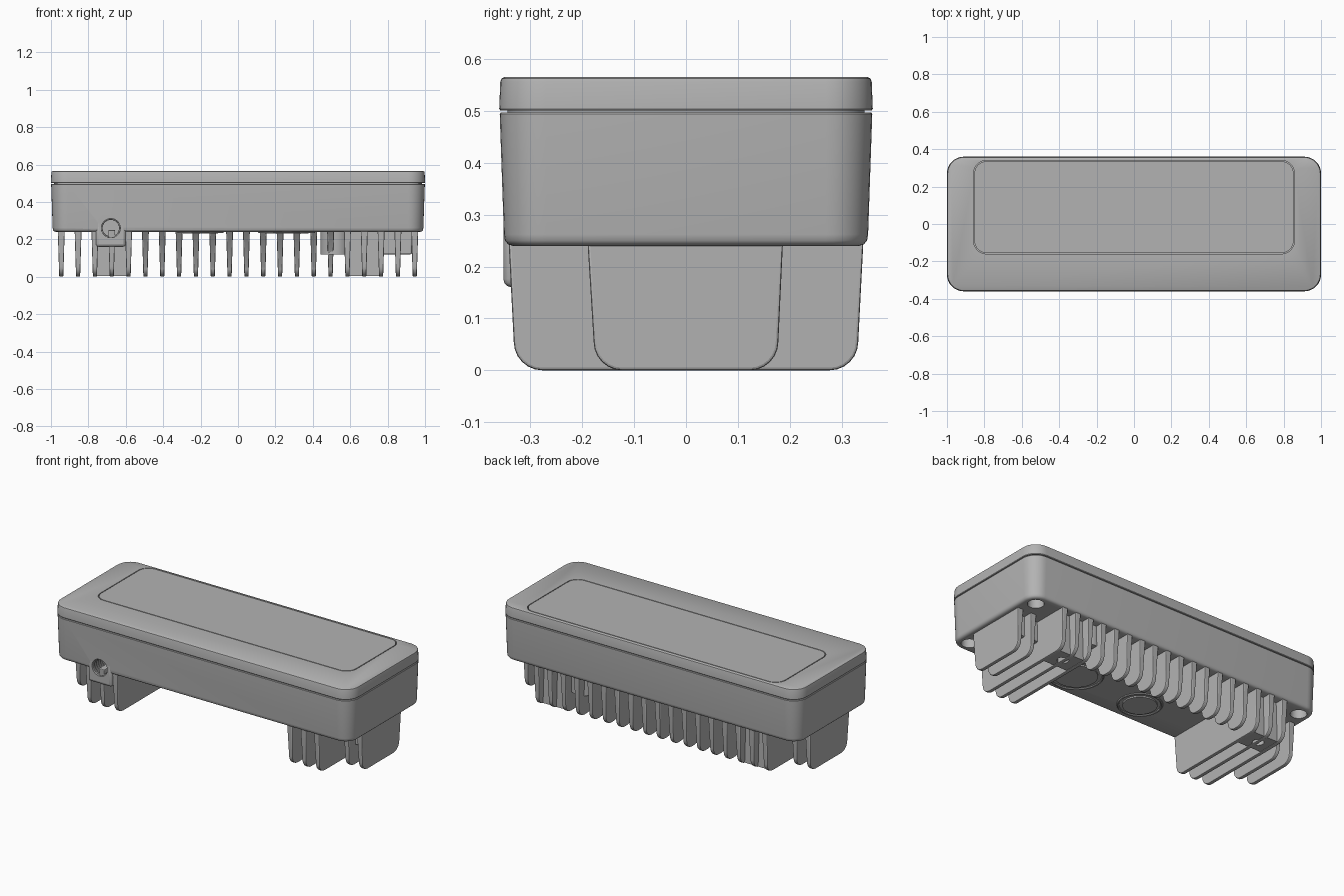
import bpy, bmesh, math
from mathutils import Matrix

cube = bpy.data.objects.get("Cube")
if cube:
    bpy.data.objects.remove(cube, do_unlink=True)

grey = bpy.data.materials.new("cast_grey")
grey.use_nodes = True
GREY = (0.45, 0.45, 0.45, 1)
grey.diffuse_color = GREY
grey.node_tree.nodes["Principled BSDF"].inputs["Base Color"].default_value = GREY


def finish(name, bm, smooth=True):
    bmesh.ops.recalc_face_normals(bm, faces=bm.faces)
    me = bpy.data.meshes.new(name)
    bm.to_mesh(me)
    bm.free()
    me.materials.append(grey)
    ob = bpy.data.objects.new(name, me)
    bpy.context.collection.objects.link(ob)
    if smooth:
        shade(ob)
    return ob


def activate(ob):
    bpy.ops.object.select_all(action='DESELECT')
    ob.select_set(True)
    bpy.context.view_layer.objects.active = ob


def shade(ob):
    activate(ob)
    bpy.ops.object.shade_smooth_by_angle(angle=math.radians(35))


def bevel(ob, width, segments=2):
    mod = ob.modifiers.new("edge_round", 'BEVEL')
    mod.width, mod.segments = width, segments
    mod.limit_method, mod.angle_limit = 'ANGLE', math.radians(50)
    activate(ob)
    bpy.ops.object.modifier_apply(modifier=mod.name)
    shade(ob)


def cut(ob, cutter):
    mod = ob.modifiers.new("cut", 'BOOLEAN')
    mod.operation, mod.solver, mod.object = 'DIFFERENCE', 'EXACT', cutter
    activate(ob)
    bpy.ops.object.modifier_apply(modifier=mod.name)
    bpy.data.objects.remove(cutter, do_unlink=True)
    shade(ob)


def rounded_slab(name, cx, cy, hx, hy, r, sections, steps=8):
    """Stack of rounded rectangles; sections are (height, inset)."""
    bm = bmesh.new()
    loops = []
    for z, inset in sections:
        loop = []
        for q, (sx, sy) in enumerate([(1, 1), (-1, 1), (-1, -1), (1, -1)]):
            for k in range(steps + 1):
                a = math.pi / 2 * (q + k / steps)
                loop.append(bm.verts.new((
                    cx + sx * (hx - r) + (r - inset) * math.cos(a),
                    cy + sy * (hy - r) + (r - inset) * math.sin(a), z)))
        loops.append(loop)
    for low, high in zip(loops, loops[1:]):
        for i in range(len(low)):
            j = (i + 1) % len(low)
            bm.faces.new((low[i], low[j], high[j], high[i]))
    bm.faces.new(loops[0])
    bm.faces.new(loops[-1])
    return finish(name, bm)


def cylinder(name, loc, r, depth, along_y=False):
    bm = bmesh.new()
    rot = Matrix.Rotation(math.pi / 2, 4, 'X') if along_y else Matrix()
    bmesh.ops.create_cone(bm, cap_ends=True, segments=32, radius1=r, radius2=r,
                          depth=depth, matrix=Matrix.Translation(loc) @ rot)
    return finish(name, bm)


def box(name, lo, hi):
    bm = bmesh.new()
    mid = [(a + b) / 2 for a, b in zip(lo, hi)]
    size = [b - a for a, b in zip(lo, hi)]
    bmesh.ops.create_cube(bm, size=1, matrix=Matrix.Translation(mid) @ Matrix.Diagonal((*size, 1)))
    return finish(name, bm)


def ring(name, loc, major, minor, along_y=False):
    rot = (math.pi / 2, 0, 0) if along_y else (0, 0, 0)
    bpy.ops.mesh.primitive_torus_add(location=loc, rotation=rot, major_radius=major, minor_radius=minor,
                                     major_segments=40, minor_segments=8)
    ob = bpy.context.object
    ob.name = name
    ob.data.materials.append(grey)
    shade(ob)


FLOOR = 0.24


def fin(name, x, front_top, front_low, back_low, back_top, r):
    """Drafted cooling fin with rounded lower corners."""
    prof = [(front_top, FLOOR + 0.01)]
    for c, start in ((front_low + r, math.pi), (back_low - r, 1.5 * math.pi)):
        for k in range(7):
            a = start + math.pi / 2 * k / 6
            prof.append((c + r * math.cos(a), r + r * math.sin(a)))
    prof.append((back_top, FLOOR + 0.01))
    bm = bmesh.new()
    sides = [[bm.verts.new((x + s * (0.011 + 0.03 * z), y, z)) for y, z in prof] for s in (-1, 1)]
    for i in range(len(prof)):
        j = (i + 1) % len(prof)
        bm.faces.new((sides[0][i], sides[0][j], sides[1][j], sides[1][i]))
    for side in sides:
        bm.faces.new(side)
    bevel(finish(name, bm), 0.005)


# Housing, seam and lid
housing = rounded_slab("housing", 0, 0, 1, 0.36, 0.09, [
    (FLOOR, 0.026), (0.243, 0.017), (0.25, 0.011), (0.262, 0.009), (0.494, 0.001), (0.497, 0.003)])
rounded_slab("seam", 0, 0, 1, 0.36, 0.09, [(0.49, 0.016), (0.51, 0.016)])
lid = rounded_slab("lid", 0, 0, 1, 0.36, 0.09, [
    (0.501, 0.002), (0.504, 0), (0.556, 0.002), (0.562, 0.004), (0.565, 0.009)])

# Top panel set flush in a shallow pocket
cut(lid, rounded_slab("pocket", 0, 0.09, 0.858, 0.25, 0.07, [(0.553, 0), (0.6, 0)]))
rounded_slab("top_panel", 0, 0.09, 0.853, 0.245, 0.065, [(0.55, 0), (0.565, 0)])

# Screw wells in the four underside corners
for sx in (-1, 1):
    for sy in (-1, 1):
        cut(housing, cylinder("well", (sx * 0.915, sy * 0.275, FLOOR), 0.045, 0.16))
        cylinder("corner_screw", (sx * 0.915, sy * 0.275, 0.31), 0.035, 0.04)

# Threaded cable inlet
inlet = box("inlet_boss", (-0.76, -0.352, 0.16), (-0.6, -0.2, 0.3))
bevel(inlet, 0.016, 3)
for part in (housing, inlet):
    cut(part, cylinder("bore", (-0.68, -0.36, 0.26), 0.051, 0.28, True))
for k in range(7):
    ring("inlet_thread", (-0.68, -0.335 + 0.018 * k, 0.26), 0.05, 0.006, True)

# Cooling fins: short at the ends, full depth above the feet, rear only between
for k in range(22):
    x = -0.945 + 0.09 * k
    if abs(x) > 0.8:
        fin("end_fin", x, -0.19, -0.178, 0.178, 0.187, 0.055)
    elif abs(x) > 0.55:
        fin("full_fin", x, -0.342, -0.332, 0.332, 0.342, 0.055)
    else:
        fin("rear_fin", x, 0.06, 0.2, 0.332, 0.342, 0.055)

# Mounting posts between the full fins
for sx in (-1, 1):
    post = box("mounting_post", (sx * 0.68 - 0.085, 0.15, 0.004), (sx * 0.68 + 0.085, 0.29, 0.26))
    cut(post, cylinder("post_hole", (sx * 0.68, 0.22, 0), 0.032, 0.2))
    ring("post_thread", (sx * 0.68, 0.22, 0.03), 0.03, 0.005)

# Inner bosses under the floor
cylinder("round_boss", (0.52, 0.22, 0.185), 0.08, 0.13)
bevel(box("end_boss", (0.77, -0.12, 0.12), (0.93, 0.13, 0.26)), 0.008)

# Round sealed covers on the open part of the floor
for x, y, r in ((0.26, -0.17, 0.155), (-0.2, -0.19, 0.125)):
    cylinder("floor_cover", (x, y, 0.238), r * 0.75, 0.012)
    ring("cover_rim", (x, y, 0.24), r * 0.94, 0.007)
